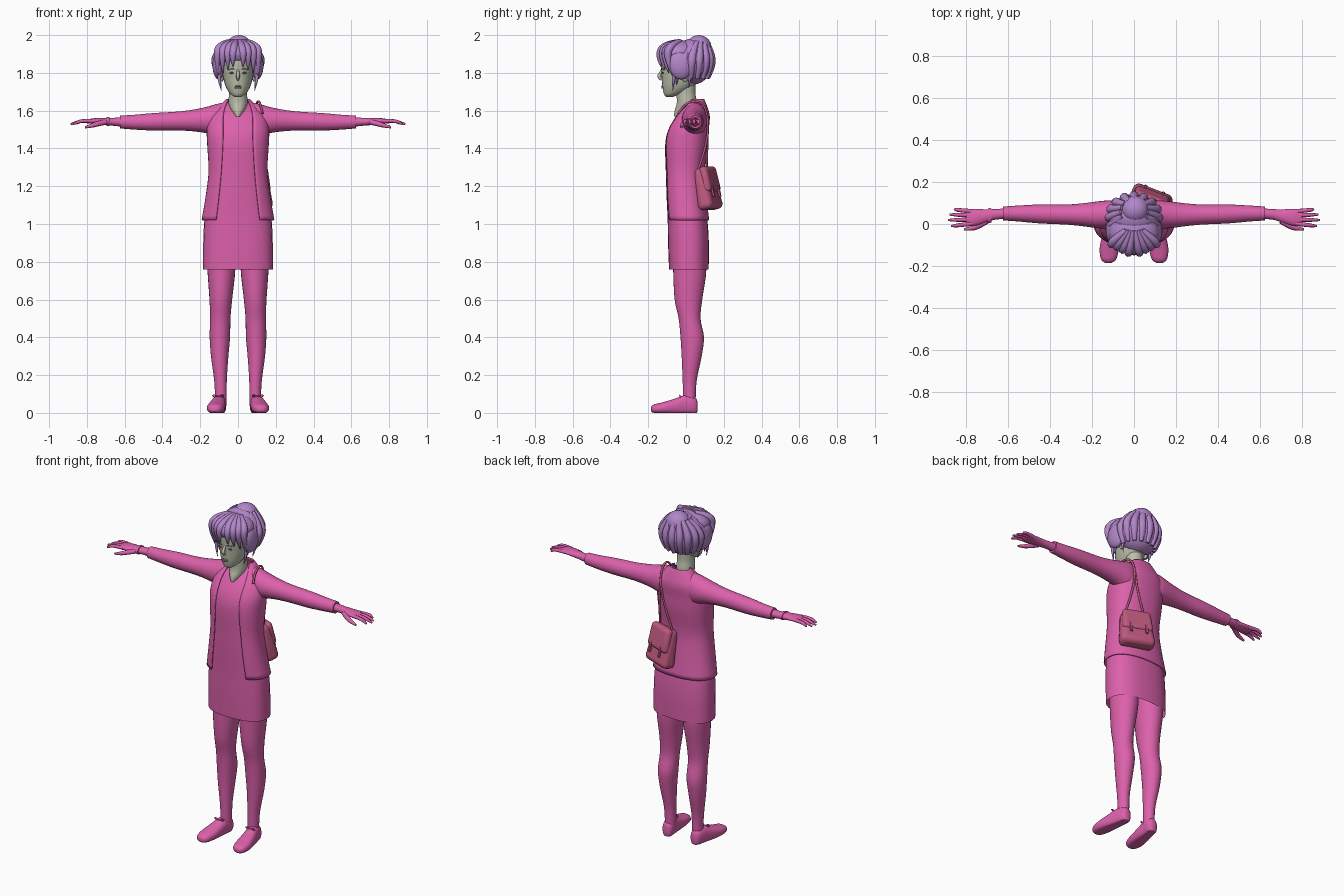
import bpy, bmesh, math
from mathutils import Vector, Matrix


def material(name, rgb):
    m = bpy.data.materials.new(name)
    m.diffuse_color = (*rgb, 1)
    return m


PINK = material("pink_cloth", (0.72, 0.12, 0.41))
HAIR = material("lilac_hair", (0.45, 0.24, 0.59))
SKIN = material("pale_skin", (0.50, 0.52, 0.41))
BAG = material("rose_leather", (0.52, 0.10, 0.21))
EYE = material("grey_eye", (0.12, 0.12, 0.11))
LIP = material("muted_lip", (0.38, 0.30, 0.27))


def smooth(ob, mat, angle=50):
    ob.data.materials.clear()
    ob.data.materials.append(mat)
    bpy.ops.object.select_all(action='DESELECT')
    ob.select_set(True)
    bpy.context.view_layer.objects.active = ob
    bpy.ops.object.shade_smooth_by_angle(angle=math.radians(angle))
    return ob


def spline(rings, steps=4):
    """Catmull-Rom interpolation between rings."""
    out = []
    n = len(rings)
    for i in range(n - 1):
        p = [rings[max(0, min(n - 1, i + k))] for k in (-1, 0, 1, 2)]
        for s in range(steps):
            t = s / steps
            out.append([0.5 * (2 * b + (c - a) * t + (2 * a - 5 * b + 4 * c - d) * t * t
                               + (3 * b - a - 3 * c + d) * t ** 3) for a, b, c, d in zip(*p)])
    return out + [list(rings[-1])]


def loft(name, mat, rings, axis='z', seg=28, power=1.0, caps=True, floor=None):
    """Rings are (position, centre u, centre v, radius u, radius v[, front gap])."""
    bm = bmesh.new()
    loops = []
    is_open = len(rings[0]) == 6
    for r in spline(rings):
        t, cu, cv, ru, rv = r[:5]
        a0 = math.asin(min(0.99, (r[5] / ru) ** (1 / power))) if is_open else 0
        loop = []
        for i in range(seg):
            a = a0 + (2 * math.pi - 2 * a0) * i / (seg - 1 if is_open else seg)
            s, c = math.sin(a), -math.cos(a)
            u = cu + ru * math.copysign(abs(s) ** power, s)
            v = cv + rv * math.copysign(abs(c) ** power, c)
            co = {'z': (u, v, t), 'x': (t, u, v), 'y': (u, t, v)}[axis]
            if floor is not None:
                co = (co[0], co[1], max(floor, co[2]))
            loop.append(bm.verts.new(co))
        loops.append(loop)
    for a, b in zip(loops, loops[1:]):
        for i in range(seg - 1 if is_open else seg):
            j = (i + 1) % seg
            bm.faces.new((a[i], a[j], b[j], b[i]))
    if caps and not is_open:
        bm.faces.new(loops[0])
        bm.faces.new(loops[-1])
    bmesh.ops.recalc_face_normals(bm, faces=bm.faces)
    me = bpy.data.meshes.new(name)
    bm.to_mesh(me)
    bm.free()
    ob = bpy.data.objects.new(name, me)
    bpy.context.collection.objects.link(ob)
    return smooth(ob, mat)


def blob(name, mat, loc, size, rot=(0, 0, 0)):
    bpy.ops.mesh.primitive_uv_sphere_add(segments=24, ring_count=14, location=loc, rotation=rot)
    ob = bpy.context.object
    ob.name = name
    ob.scale = size
    return smooth(ob, mat)


def strand(name, mat, pts, radii, res=2):
    """Tapered tube through a soft path."""
    cu = bpy.data.curves.new(name, 'CURVE')
    cu.dimensions = '3D'
    cu.bevel_depth = 1
    cu.bevel_resolution = res
    cu.use_fill_caps = True
    sp = cu.splines.new('NURBS')
    sp.points.add(len(pts) - 1)
    for p, co, r in zip(sp.points, pts, radii):
        p.co = (*co, 1)
        p.radius = r
    sp.order_u = 3
    sp.use_endpoint_u = True
    sp.resolution_u = 5
    ob = bpy.data.objects.new(name, cu)
    bpy.context.collection.objects.link(ob)
    bpy.ops.object.select_all(action='DESELECT')
    ob.select_set(True)
    bpy.context.view_layer.objects.active = ob
    bpy.ops.object.convert(target='MESH')
    return smooth(bpy.context.object, mat)


# Dress and open jacket
loft("dress", PINK, [
    (.76, 0, .015, .185, .105), (.9, 0, .013, .184, .108), (1.02, 0, .008, .178, .105),
    (1.15, 0, -.005, .158, .098), (1.28, 0, -.015, .14, .092), (1.42, 0, -.005, .148, .105),
    (1.5, 0, .005, .15, .098), (1.57, 0, .03, .13, .083), (1.62, 0, .045, .09, .056),
    (1.65, 0, .055, .055, .035)], power=.82, caps=False)
jacket = loft("jacket", PINK, [
    (1.02, 0, .008, .190, .112, .115), (1.15, 0, -.003, .168, .108, .10),
    (1.28, 0, -.008, .153, .104, .088), (1.42, 0, 0, .16, .114, .08),
    (1.5, 0, .01, .162, .108, .078), (1.57, 0, .033, .145, .09, .078),
    (1.62, 0, .048, .10, .062, .068), (1.66, 0, .058, .06, .036, .05)], power=.85, seg=40)
sol = jacket.modifiers.new("thickness", 'SOLIDIFY')
sol.thickness = .006
sol.offset = 0

# Neck and head
loft("neck", SKIN, [
    (1.57, 0, -.036, .012, .028), (1.6, 0, -.008, .036, .052), (1.64, 0, .004, .05, .053),
    (1.69, 0, .0, .048, .05), (1.75, 0, .0, .05, .05)])
loft("head", SKIN, [
    (1.672, 0, -.088, .014, .016), (1.683, 0, -.078, .034, .036), (1.70, 0, -.058, .05, .062),
    (1.73, 0, -.04, .066, .085), (1.77, 0, -.028, .077, .1), (1.82, 0, -.02, .084, .112),
    (1.88, 0, -.012, .088, .118), (1.93, 0, 0, .07, .09), (1.955, 0, 0, .02, .03)])
strand("nose", SKIN, [(0, -.122, 1.825), (0, -.134, 1.80), (0, -.146, 1.777), (0, -.128, 1.765)],
       [.006, .008, .011, .007])
blob("upper_lip", LIP, (0, -.1245, 1.729), (.021, .006, .004))
blob("lower_lip", LIP, (0, -.1235, 1.721), (.018, .007, .005))

# Hair masses and top bun
blob("hair_back", HAIR, (0, .035, 1.86), (.128, .108, .122))
blob("hair_front", HAIR, (0, -.04, 1.905), (.118, .108, .068), (.08, 0, 0))
blob("hair_bun", HAIR, (.005, .068, 1.938), (.068, .066, .062))

for s, side in ((-1, "right"), (1, "left")):
    # Face details
    blob(side + "_eye", EYE, (s * .033, -.1225, 1.80), (.012, .005, .005))
    strand(side + "_brow", EYE, [(s * .016, -.131, 1.819), (s * .035, -.127, 1.823),
                                 (s * .053, -.114, 1.816)], [.002, .003, .001])
    blob(side + "_ear", SKIN, (s * .085, -.005, 1.785), (.012, .02, .032))

    # Hair sides, fringe sweeps and loose locks
    blob(side + "_hair_side", HAIR, (s * .103, -.03, 1.84), (.032, .062, .075), (.2, 0, 0))
    for i in range(4):
        x = .018 + .027 * i
        strand(side + "_fringe", HAIR,
               [(s * x * .4, -.03, 1.968), (s * x, -.115 + .012 * i, 1.95),
                (s * (x + .012), -.148 + .014 * i, 1.89),
                (s * (x + .008), -.132 + .02 * i, 1.832 - .016 * i)],
               [.012, .022, .02, .002])
    for i in range(6):
        a = math.radians(-25 + 23 * i)
        cx, cy = s * math.cos(a), math.sin(a)
        strand(side + "_swept_hair", HAIR,
               [(cx * .098, .03 + cy * .085, 1.77), (cx * .118, .033 + cy * .102, 1.83),
                (cx * .118, .035 + cy * .098, 1.90), (cx * .06, .06 + cy * .05, 1.965)],
               [.01, .022, .024, .012])
    for y, z in ((-.065, 1.705), (-.045, 1.735), (.02, 1.72)):
        strand(side + "_loose_lock", HAIR,
               [(s * .1, y + .01, 1.85), (s * .107, y, 1.79), (s * .088, y - .005, z)],
               [.016, .013, .001])

    # Sleeves
    sleeve = [(.05, .05, 1.55, .05, .095), (.11, .046, 1.55, .066, .086), (.17, .044, 1.55, .064, .069),
              (.24, .044, 1.548, .055, .057), (.32, .045, 1.545, .048, .05), (.45, .048, 1.541, .045, .046),
              (.55, .05, 1.539, .038, .039), (.625, .05, 1.54, .033, .034)]
    loft(side + "_sleeve", PINK, [(s * r[0], *r[1:]) for r in sleeve], 'x')

    # Hands
    palm = [(.60, .05, 1.54, .026, .026), (.66, .046, 1.541, .025, .021), (.71, .038, 1.543, .032, .019),
            (.76, .032, 1.545, .04, .015), (.80, .032, 1.543, .036, .011)]
    loft(side + "_palm", PINK, [(s * r[0], *r[1:]) for r in palm], 'x', seg=20)
    for y, tip, dy in ((.06, .855, .01), (.041, .878, .004), (.021, .886, -.002), (.002, .87, -.012)):
        strand(side + "_finger", PINK,
               [(s * .77, y, 1.545), (s * .82, y + dy * .5, 1.547), (s * .85, y + dy * .8, 1.54),
                (s * tip, y + dy, 1.529)], [.011, .01, .009, .005])
    strand(side + "_thumb", PINK,
           [(s * .70, .015, 1.54), (s * .745, -.012, 1.53), (s * .775, -.022, 1.52),
            (s * .81, -.026, 1.512)], [.014, .014, .011, .006])

    # Legs
    leg = [(.95, .09, .015, .08, .085), (.76, .088, .02, .074, .088), (.6, .091, .013, .06, .073),
           (.5, .094, .019, .054, .058), (.4, .096, .033, .054, .062), (.3, .097, .03, .046, .053),
           (.18, .093, .02, .034, .038), (.1, .091, .018, .031, .034), (.04, .092, .018, .03, .034)]
    loft(side + "_leg", PINK, [(r[0], s * r[1], *r[2:]) for r in leg])

    # Shoes with lace bows
    shoe = [(-.185, .122, .02, .016, .012), (-.168, .121, .022, .036, .023), (-.12, .118, .026, .046, .031),
            (-.06, .11, .033, .043, .042), (-.01, .102, .04, .037, .053), (.03, .096, .04, .034, .05),
            (.053, .094, .036, .026, .042), (.061, .094, .033, .012, .025)]
    loft(side + "_shoe", PINK, [(r[0], s * r[1], *r[2:]) for r in shoe], 'y', power=.85, floor=0)
    for d in (-1, 1):
        x = s * .105
        strand(side + "_lace", PINK, [(x, -.03, .083), (x + d * .022, -.035, .1),
                                      (x + d * .034, -.03, .085), (x, -.03, .083)], [.003] * 4, 1)

# Bracelet on one wrist
loft("bracelet", PINK, [(-.695, .04, 1.543, .035, .023), (-.688, .04, 1.543, .036, .024),
                        (-.68, .041, 1.543, .033, .023)], 'x')

# Shoulder bag: tapered rounded body, flap and tabs
place = (Matrix.Translation((.078, .11, 1.187)) @ Matrix.Rotation(math.radians(-21), 4, 'Z')
         @ Matrix.Rotation(math.radians(13), 4, 'X'))


def bag_box(name, loc, size, bevel, taper=0):
    bpy.ops.mesh.primitive_cube_add(size=1)
    ob = bpy.context.object
    ob.name = name
    for v in ob.data.vertices:
        k = 1 - taper * (v.co.z + .5)
        v.co = Vector((v.co.x * size[0] * k, v.co.y * size[1] * k, v.co.z * size[2])) + Vector(loc)
    ob.matrix_world = place
    b = ob.modifiers.new("rounding", 'BEVEL')
    b.width = bevel
    b.segments = 4
    return smooth(ob, BAG)


bag_box("bag_body", (0, 0, 0), (.205, .085, .225), .03, .2)
bag_box("bag_flap", (0, .026, .045), (.178, .05, .14), .022, .08)
for tab_x in (-.045, .045):
    bag_box("bag_tab", (tab_x, .048, -.025), (.014, .012, .06), .003)

# Bag strap over the shoulder
for end_x in (-.06, .06):
    start = place @ Vector((end_x, 0, .105))
    strand("bag_strap", BAG, [start, (.085 + end_x * .3, .112, 1.42), (.09, .118, 1.56), (.098, .095, 1.635),
                              (.108, .045, 1.655), (.12, -.015, 1.63), (.13, -.04, 1.585)],
           [.006] * 7)
